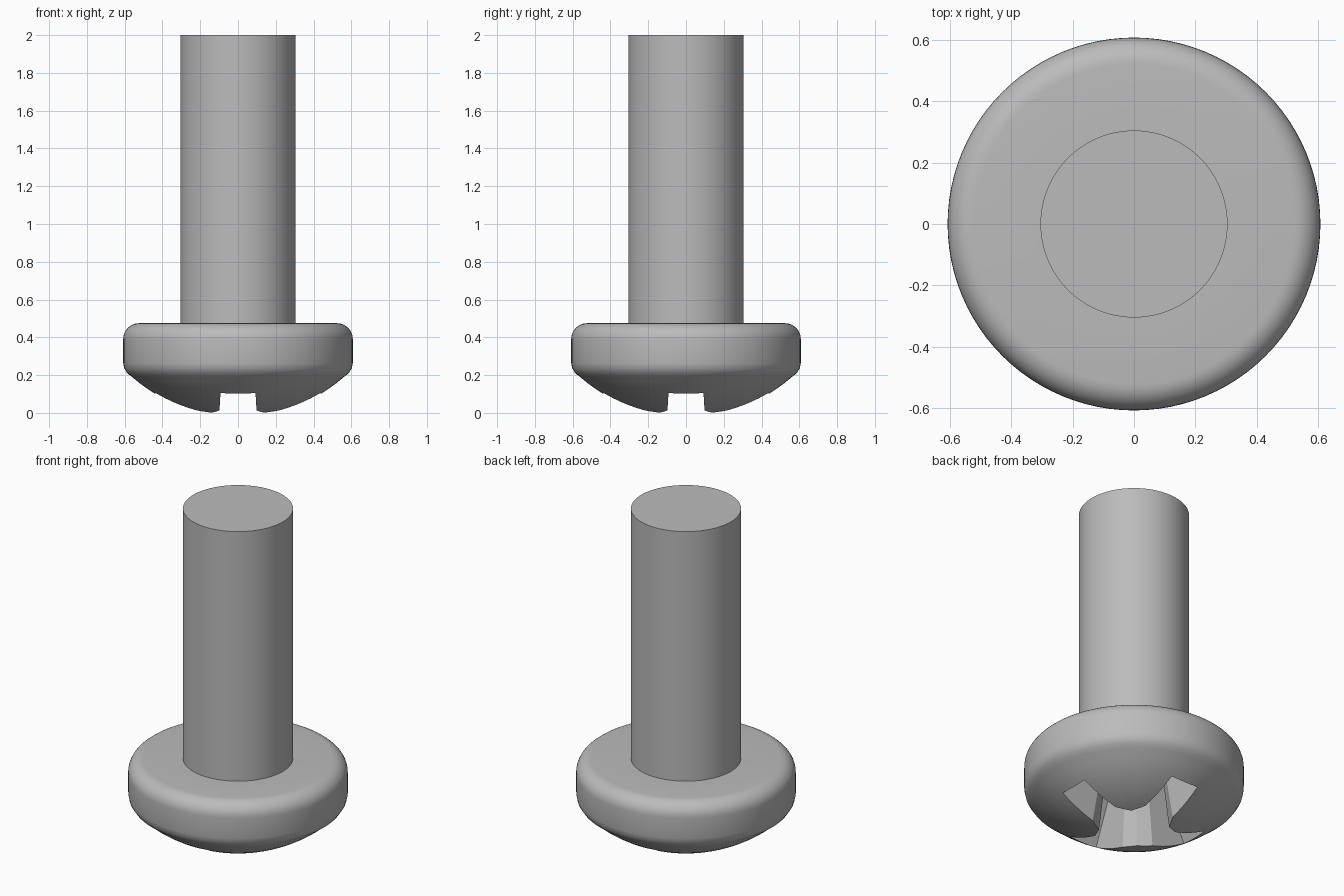
import bpy, bmesh, math

if "Cube" in bpy.data.objects:
    bpy.data.objects.remove(bpy.data.objects["Cube"], do_unlink=True)

steel = bpy.data.materials.new("grey steel")
steel.use_nodes = True
STEEL = (0.5, 0.5, 0.5, 1)
steel.diffuse_color = STEEL
steel.node_tree.nodes["Principled BSDF"].inputs["Base Color"].default_value = STEEL


def make_object(name, bm):
    bmesh.ops.recalc_face_normals(bm, faces=bm.faces)
    mesh = bpy.data.meshes.new(name)
    bm.to_mesh(mesh)
    bm.free()
    mesh.materials.append(steel)
    obj = bpy.data.objects.new(name, mesh)
    bpy.context.collection.objects.link(obj)
    return obj


def lathe(name, profile, sides):
    """Revolve (radius, z) points; both ends lie on the axis."""
    bm = bmesh.new()
    verts = [bm.verts.new((r, 0, z)) for r, z in profile]
    edges = [bm.edges.new(pair) for pair in zip(verts, verts[1:])]
    bmesh.ops.spin(bm, geom=verts + edges, cent=(0, 0, 0), axis=(0, 0, 1),
                   angle=math.tau, steps=sides, use_duplicate=False)
    bmesh.ops.remove_doubles(bm, verts=bm.verts, dist=0.0005)
    return make_object(name, bm)


# Domed head, rounded rims and plain shank as one turned profile
DOME = 0.85
dome = [(r, DOME - math.sqrt(DOME ** 2 - r * r) - 0.021)
        for r in [0.56 * i / 14 for i in range(15)]]
lower_rim = [(0.585, 0.209), (0.602, 0.235), (0.608, 0.265)]
upper_rim = [(0.523 + 0.085 * math.cos(a), 0.39 + 0.085 * math.sin(a))
             for a in [math.pi / 2 * i / 8 for i in range(9)]]
shank = [(0.305, 0.475), (0.305, 2), (0, 2)]
screw = lathe("screw_body", dome + lower_rim + upper_rim + shank, 96)


def cross_ring(bm, z, reach, half, shoulder, corner):
    """Cross outline with a blunt, two-faced corner between the arms."""
    quadrant = [(reach, half), (shoulder, half), (corner, corner),
                (half, shoulder), (half, reach)]
    ring = []
    for k in range(4):
        c, s = [(1, 0), (0, 1), (-1, 0), (0, -1)][k]
        ring += [bm.verts.new((x * c - y * s, x * s + y * c, z)) for x, y in quadrant]
    return ring


# Tapered cross recess with a shallow pointed floor
bm = bmesh.new()
mouth = cross_ring(bm, -0.05, 0.515, 0.102, 0.225, 0.142)
floor = cross_ring(bm, 0.48, 0.25, 0.07, 0.15, 0.1)
tip = bm.verts.new((0, 0, 0.54))
bm.faces.new(mouth)
for i in range(len(mouth)):
    j = (i + 1) % len(mouth)
    bm.faces.new((mouth[i], mouth[j], floor[j], floor[i]))
    bm.faces.new((floor[i], floor[j], tip))
cutter = make_object("recess_cutter", bm)
cutter.hide_render = True

cut = screw.modifiers.new("cross recess", "BOOLEAN")
cut.operation = "DIFFERENCE"
cut.solver = "EXACT"
cut.object = cutter
bpy.ops.object.select_all(action="DESELECT")
screw.select_set(True)
bpy.context.view_layer.objects.active = screw
bpy.ops.object.modifier_apply(modifier=cut.name)
bpy.data.objects.remove(cutter, do_unlink=True)
bpy.ops.object.shade_smooth_by_angle(angle=math.radians(25))
